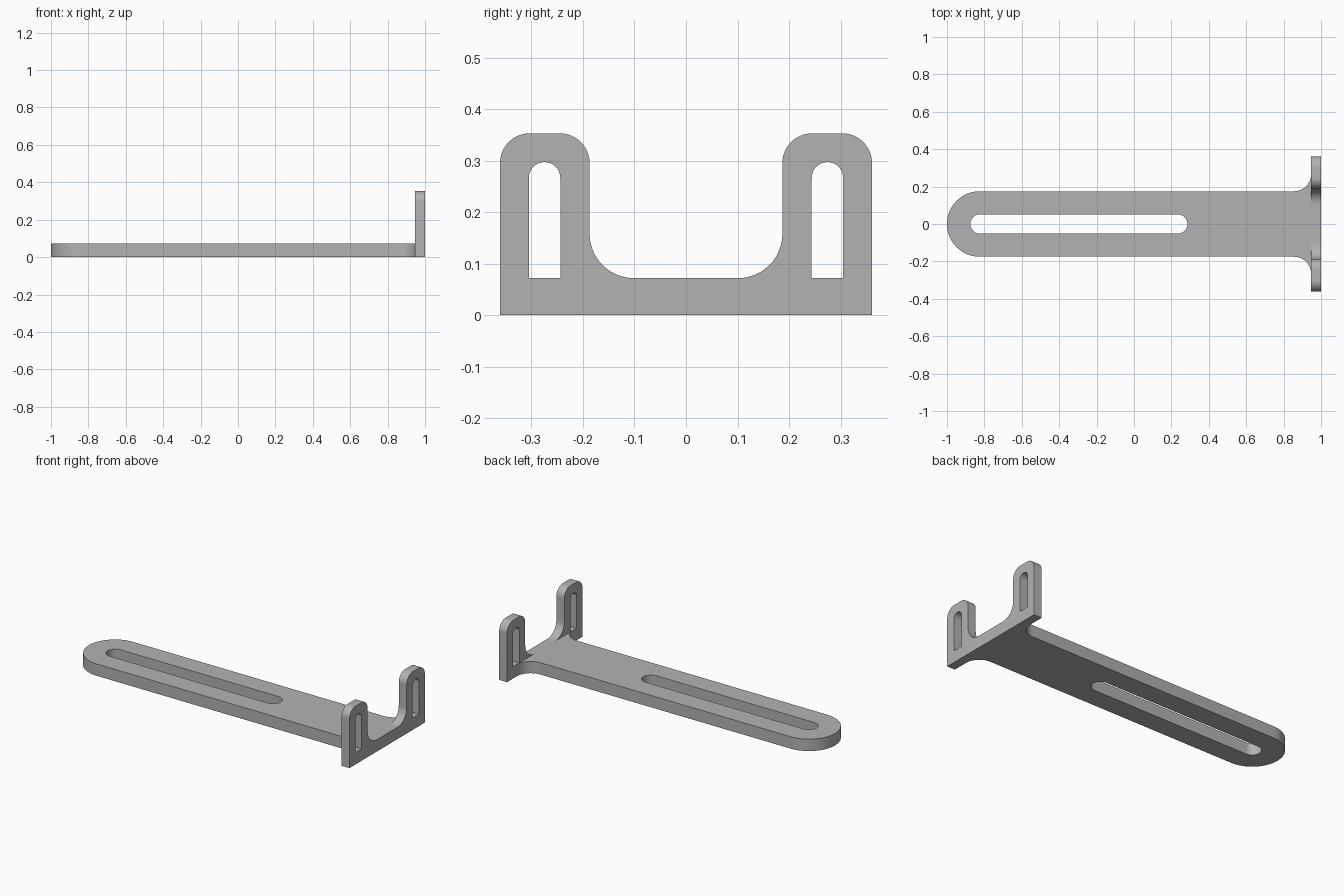
import bpy, bmesh, math
from mathutils import Vector

cube = bpy.data.objects.get("Cube")
if cube:
    bpy.data.objects.remove(cube, do_unlink=True)

grey = bpy.data.materials.new("bracket grey")
grey.use_nodes = True
COLOUR = (0.45, 0.45, 0.45, 1.0)
grey.diffuse_color = COLOUR
grey.node_tree.nodes["Principled BSDF"].inputs["Base Color"].default_value = COLOUR


def rounded(corners, steps=16):
    """Outline from (u, v, radius) right-angled corners, each filleted."""
    pts = []
    n = len(corners)
    for i, (u, v, r) in enumerate(corners):
        p = Vector((u, v))
        if r == 0:
            new = [p]
        else:
            a = (Vector(corners[i - 1][:2]) - p).normalized()
            b = (Vector(corners[(i + 1) % n][:2]) - p).normalized()
            c = p + (a + b) * r
            new = []
            for k in range(steps + 1):
                t = math.pi / 2 * k / steps
                new.append(c - b * r * math.cos(t) - a * r * math.sin(t))
        for q in new:
            if not pts or (q - pts[-1]).length > 1e-4:
                pts.append(q)
    if (pts[0] - pts[-1]).length < 1e-4:
        pts.pop()
    return pts


def plate(name, outlines, lo, hi, place):
    """Flat plate: the first outline is the rim, the others are holes."""
    bm = bmesh.new()
    caps = ([], [])
    for pts in outlines:
        n = len(pts)
        rings = [[bm.verts.new(place(p.x, p.y, d)) for p in pts] for d in (lo, hi)]
        for i in range(n):
            j = (i + 1) % n
            bm.faces.new((rings[0][i], rings[0][j], rings[1][j], rings[1][i]))
        for cap, ring in zip(caps, rings):
            cap += [bm.edges.get((ring[i], ring[(i + 1) % n])) for i in range(n)]
    normal = Vector(place(0, 0, 1)) - Vector(place(0, 0, 0))
    for cap in caps:
        bmesh.ops.triangle_fill(bm, edges=cap, use_beauty=True, normal=normal)
    bmesh.ops.recalc_face_normals(bm, faces=bm.faces[:])
    mesh = bpy.data.meshes.new(name)
    bm.to_mesh(mesh)
    bm.free()
    mesh.materials.append(grey)
    obj = bpy.data.objects.new(name, mesh)
    bpy.context.collection.objects.link(obj)
    bpy.ops.object.select_all(action='DESELECT')
    obj.select_set(True)
    bpy.context.view_layer.objects.active = obj
    bpy.ops.object.shade_smooth_by_angle(angle=math.radians(30))
    return obj


T = 0.072      # bar thickness
X = 0.947      # inner face of the upright plate
W = 0.175      # bar half width
F = 0.092      # fillet where the bar meets the upright plate

# Slotted bar with a round end and flared root
bar = rounded([(-1, -W, W), (X, -W, F), (X, -W - F, 0),
               (X, W + F, 0), (X, W, F), (-1, W, W)])
S = 0.051
bar_slot = rounded([(-0.875, -S, S), (0.286, -S, S), (0.286, S, S), (-0.875, S, S)])
plate("slotted_bar", [bar, bar_slot], 0, T, lambda u, v, d: (u, v, d))

# Upright plate with two slotted prongs
half = [(0.361, 0, 0), (0.361, 0.353, 0.058), (0.187, 0.353, 0.058), (0.187, T, 0.086)]
fork = rounded(half + [(-y, z, r) for y, z, r in reversed(half)])
R = 0.0305
slots = [rounded([(c - R, T, 0), (c + R, T, 0), (c + R, 0.297, R), (c - R, 0.297, R)])
         for c in (-0.2745, 0.2745)]
plate("forked_upright", [fork] + slots, X, 1.0, lambda u, v, d: (d, u, v))
